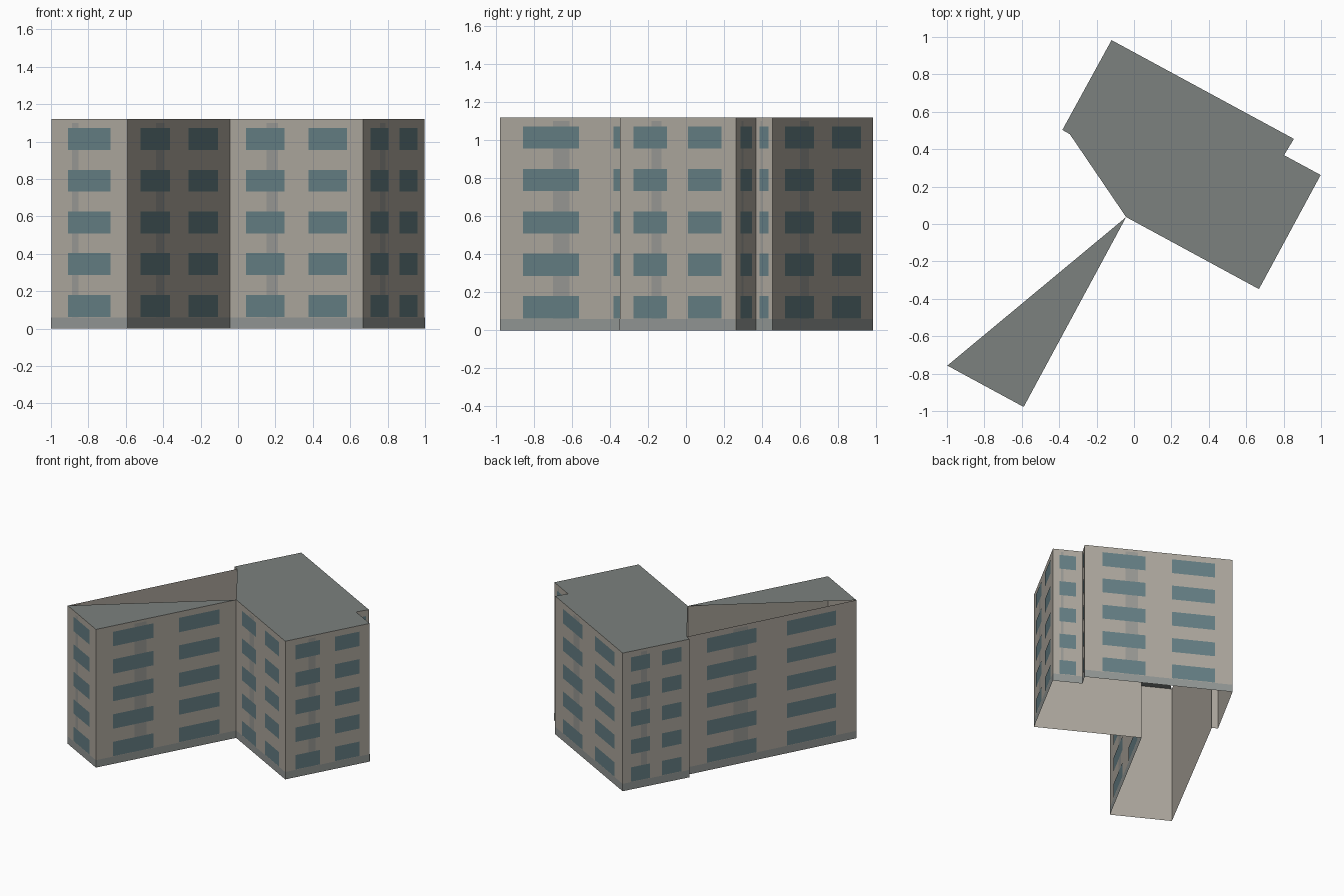
import bpy
import bmesh
from mathutils import Vector

if "Cube" in bpy.data.objects:
    bpy.data.objects.remove(bpy.data.objects["Cube"])

H = 1.12
BASE = 0.06
# Counter-clockwise footprint of the L-shaped block
P = [(-0.998, -0.757), (-0.59, -0.978), (-0.042, 0.037), (0.668, -0.348), (0.998, 0.262),
     (0.802, 0.368), (0.855, 0.455), (-0.12, 0.983), (-0.383, 0.503), (-0.343, 0.48)]
N = len(P)


def material(name, rgb):
    m = bpy.data.materials.new(name)
    m.diffuse_color = (*rgb, 1)
    m.use_nodes = True
    m.node_tree.nodes["Principled BSDF"].inputs["Base Color"].default_value = m.diffuse_color
    return m


def build(name, polys, mat):
    bm = bmesh.new()
    for poly in polys:
        bm.faces.new([bm.verts.new(v) for v in poly])
    bmesh.ops.remove_doubles(bm, verts=bm.verts, dist=1e-5)
    me = bpy.data.meshes.new(name)
    bm.to_mesh(me)
    bm.free()
    ob = bpy.data.objects.new(name, me)
    bpy.context.collection.objects.link(ob)
    me.materials.append(mat)


def panel(i, f0, f1, z0, z1, off=0.0):
    """Rectangle on wall i, between two fractions of its length, pushed outward."""
    a, b = Vector(P[i]), Vector(P[(i + 1) % N])
    d = b - a
    n = Vector((d.y, -d.x)).normalized() * off
    s, e = a + d * f0 + n, a + d * f1 + n
    return [(s.x, s.y, z0), (e.x, e.y, z0), (e.x, e.y, z1), (s.x, s.y, z1)]


wall_mat = material("wall", (0.42, 0.39, 0.34))
base_mat = material("base", (0.29, 0.31, 0.30))
strip_mat = material("strip", (0.32, 0.32, 0.30))
glass_mat = material("glass", (0.13, 0.21, 0.23))
roof_mat = material("roof", (0.20, 0.22, 0.21))

# Outer walls, open underneath
build("walls", [panel(i, 0, 1, 0, H) for i in range(N)], wall_mat)

# Plinth band and one vertical strip per wall
build("base_band", [panel(i, 0, 1, 0, BASE, 0.001) for i in range(N)], base_mat)
faces_with_windows = [i for i in range(N) if i != 8]
build("wall_strips", [panel(i, 0.275, 0.36, BASE, 1.10, 0.001) for i in faces_with_windows], strip_mat)

# Five floors of windows: one column on short walls, two on long ones
windows = []
for i in faces_with_windows:
    length = (Vector(P[(i + 1) % N]) - Vector(P[i])).length
    columns = [(0.22, 0.78)] if length < 0.5 else [(0.12, 0.41), (0.59, 0.88)]
    for f0, f1 in columns:
        for k in range(5):
            z = 0.063 + 0.223 * k
            windows.append(panel(i, f0, f1, z, z + 0.117, 0.002))
build("windows", windows, glass_mat)

# Roof: main block and a triangle over the wing, the rest is open
build("roof", [[(*P[i], H) for i in range(2, N)],
               [(*P[i], H) for i in range(3)]], roof_mat)
